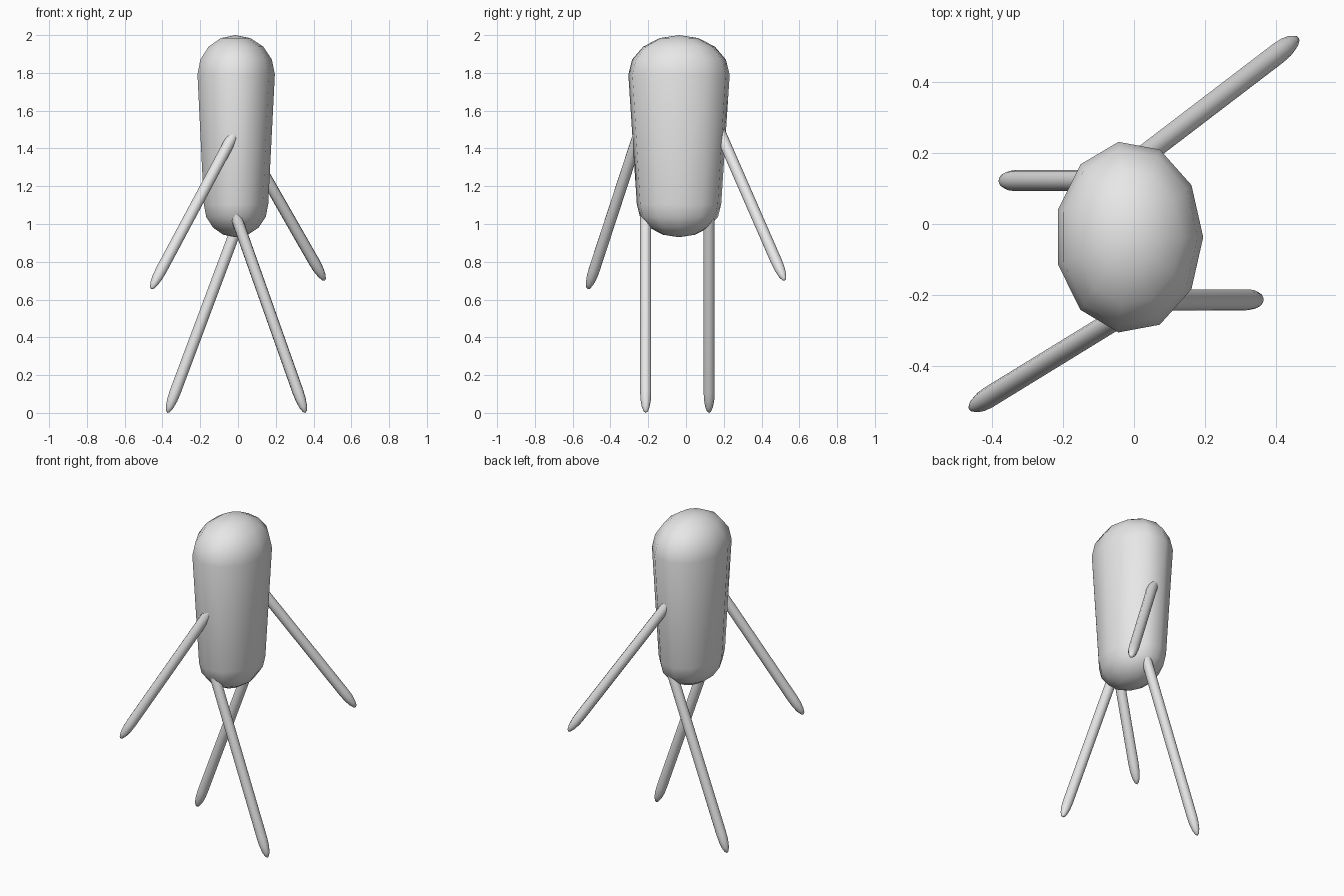
import bpy, bmesh, math
from mathutils import Vector, Matrix

if "Cube" in bpy.data.objects:
    bpy.data.objects.remove(bpy.data.objects["Cube"])

SIDES = 11

grey = bpy.data.materials.new("plain grey")
grey.diffuse_color = (0.8, 0.8, 0.8, 1)
grey.use_nodes = True
grey.node_tree.nodes["Principled BSDF"].inputs["Base Color"].default_value = grey.diffuse_color


def capsule(name, length, r0, r1, cap0, cap1, matrix, rings=4):
    """Closed capsule along local z, radius r0 at the bottom and r1 at the top."""
    profile = []
    for i in range(1, rings + 1):
        a = math.pi / 2 * i / rings
        profile.append((r0 * math.sin(a), cap0 * (1 - math.cos(a))))
    for i in range(rings, 0, -1):
        a = math.pi / 2 * i / rings
        profile.append((r1 * math.sin(a), length - cap1 * (1 - math.cos(a))))
    bm = bmesh.new()
    loops = []
    for r, z in profile:
        loops.append([bm.verts.new((r * math.cos(2 * math.pi * k / SIDES),
                                    r * math.sin(2 * math.pi * k / SIDES), z))
                      for k in range(SIDES)])
    bottom = bm.verts.new((0, 0, 0))
    top = bm.verts.new((0, 0, length))
    for k in range(SIDES):
        n = (k + 1) % SIDES
        bm.faces.new((bottom, loops[0][n], loops[0][k]))
        bm.faces.new((top, loops[-1][k], loops[-1][n]))
        for a, b in zip(loops, loops[1:]):
            bm.faces.new((a[k], a[n], b[n], b[k]))
    for f in bm.faces:
        f.smooth = True
    bm.transform(matrix)
    mesh = bpy.data.meshes.new(name)
    bm.to_mesh(mesh)
    bm.free()
    mesh.materials.append(grey)
    obj = bpy.data.objects.new(name, mesh)
    bpy.context.collection.objects.link(obj)
    return obj


def limb(name, tip, root):
    """Thin rod with long tapered ends, from the free tip into the body."""
    tip, root = Vector(tip), Vector(root)
    d = root - tip
    m = Matrix.Translation(tip) @ d.to_track_quat('Z', 'Y').to_matrix().to_4x4()
    return capsule(name, d.length, 0.03, 0.03, 0.12, 0.12, m)


# Body: tapered capsule, deeper than wide
capsule("body", 1.07, 0.174, 0.209, 0.174, 0.209,
        Matrix.Translation((-0.014, -0.037, 0.93)) @ Matrix.Diagonal((1, 1.297, 1, 1)))

# Arms
limb("front_arm", (-0.46, -0.52, 0.655), (0.045, -0.21, 1.6))
limb("back_arm", (0.46, 0.523, 0.70), (-0.055, 0.13, 1.6))

# Legs
limb("front_leg", (0.357, -0.213, 0.0), (-0.05, -0.213, 1.15))
limb("back_leg", (-0.374, 0.122, 0.0), (0.06, 0.122, 1.16))
